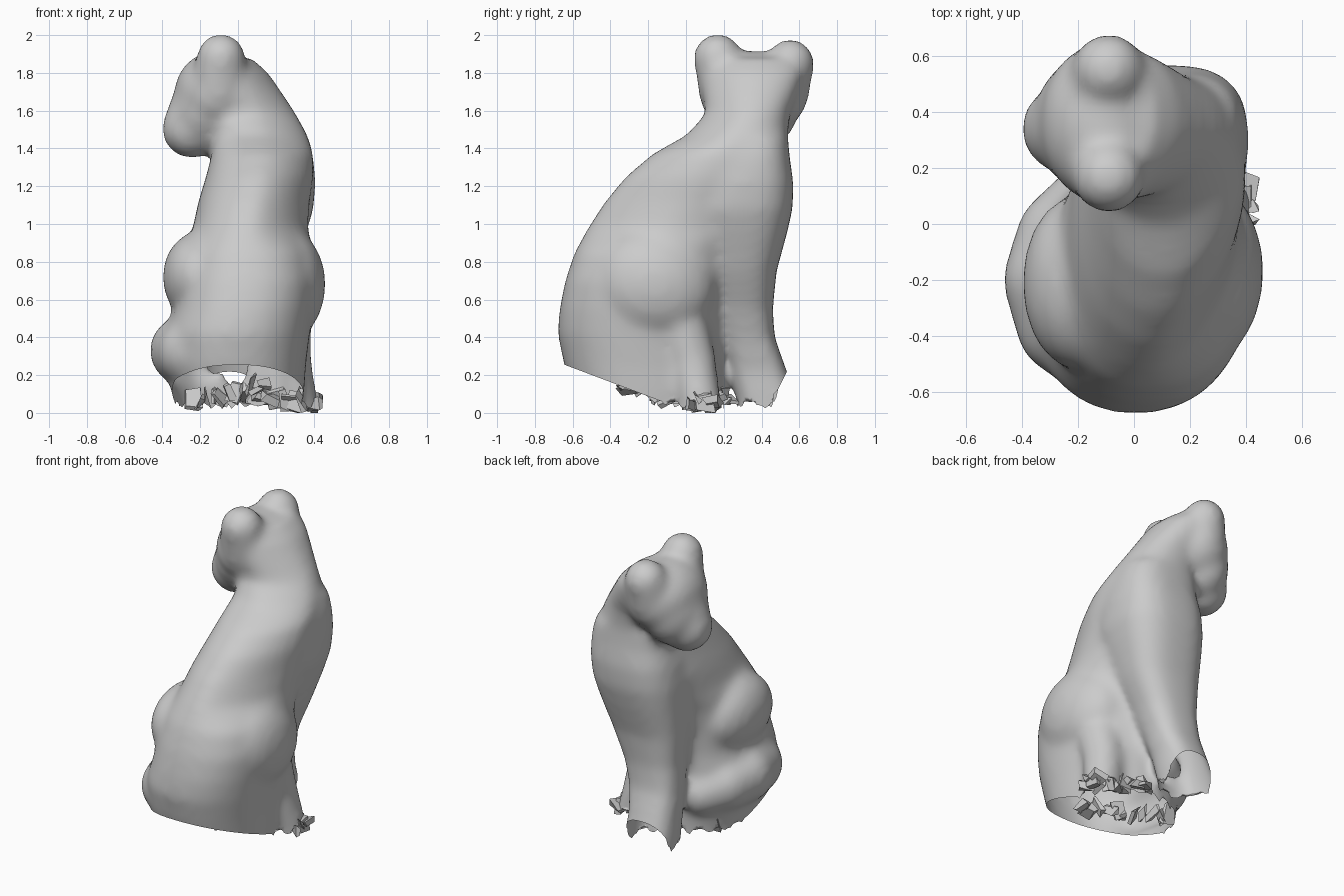
import bpy, bmesh, math, random
from mathutils import Vector, Matrix, Euler

if "Cube" in bpy.data.objects:
    bpy.data.objects.remove(bpy.data.objects["Cube"], do_unlink=True)
random.seed(4)

grey = bpy.data.materials.new("stone grey")
grey.use_nodes = True
colour = (0.6, 0.6, 0.6, 1)
grey.diffuse_color = colour
grey.node_tree.nodes["Principled BSDF"].inputs["Base Color"].default_value = colour


def make_object(name, bm, smooth):
    mesh = bpy.data.meshes.new(name)
    bm.to_mesh(mesh)
    bm.free()
    mesh.materials.append(grey)
    for p in mesh.polygons:
        p.use_smooth = smooth
    ob = bpy.data.objects.new(name, mesh)
    bpy.context.scene.collection.objects.link(ob)
    return ob


def ball(bm, centre, radii, rot=(0, 0, 0)):
    m = (Matrix.Translation(centre) @ Euler(rot).to_matrix().to_4x4()
         @ Matrix.Diagonal((*radii, 1)))
    bmesh.ops.create_icosphere(bm, subdivisions=3, radius=1, matrix=m)


def limb(bm, points, steps=6):
    """Chain of balls through (x, y, z, radius) points."""
    for a, b in zip(points, points[1:]):
        for i in range(steps + 1):
            x, y, z, r = Vector(a).lerp(Vector(b), i / steps)
            ball(bm, (x, y, z), (r, r, r))


def loft(bm, sections, power, slim=False, n=40):
    """Stack of rounded sections (z, x min, x max, y min, y max);
    slim flattens the back left corner of the upper sections."""
    rings = []
    for z, x0, x1, y0, y1 in sections:
        ring = []
        for i in range(n):
            a = 2 * math.pi * i / n
            c, s = math.cos(a), math.sin(a)
            e = 2 / (1.6 if slim and z > 0.9 and c > 0 > s else power)
            px = math.copysign(abs(c) ** e, c)
            py = math.copysign(abs(s) ** e, s)
            ring.append(bm.verts.new(((x0 + x1) / 2 + px * (x1 - x0) / 2,
                                      (y0 + y1) / 2 + py * (y1 - y0) / 2, z)))
        rings.append(ring)
    for lo, hi in zip(rings, rings[1:]):
        for i in range(n):
            j = (i + 1) % n
            bm.faces.new((lo[i], lo[j], hi[j], hi[i]))
    bm.faces.new(rings[0][::-1])
    bm.faces.new(rings[-1])


bm = bmesh.new()
# Rump, back and neck
loft(bm, [(-0.15, -0.29, 0.32, -0.56, 0.20), (0.10, -0.35, 0.35, -0.60, 0.20),
          (0.25, -0.38, 0.36, -0.645, 0.20), (0.42, -0.38, 0.38, -0.68, 0.20),
          (0.55, -0.34, 0.40, -0.67, 0.21), (0.70, -0.32, 0.42, -0.64, 0.23),
          (0.85, -0.29, 0.40, -0.59, 0.28), (0.98, -0.24, 0.37, -0.52, 0.42),
          (1.12, -0.21, 0.38, -0.43, 0.54), (1.25, -0.17, 0.40, -0.32, 0.56),
          (1.37, -0.14, 0.40, -0.18, 0.54), (1.47, -0.13, 0.37, 0.00, 0.54),
          (1.58, -0.18, 0.31, 0.10, 0.55), (1.70, -0.22, 0.23, 0.09, 0.60),
          (1.80, -0.22, 0.16, 0.09, 0.63), (1.88, -0.17, 0.07, 0.13, 0.60)], 2.2, slim=True)
# Chest narrowing into the forelegs
loft(bm, [(-0.10, -0.21, 0.10, 0.30, 0.64), (0.10, -0.21, 0.11, 0.26, 0.58),
          (0.22, -0.20, 0.11, 0.23, 0.535), (0.40, -0.19, 0.15, 0.19, 0.47),
          (0.55, -0.18, 0.20, 0.15, 0.46), (0.75, -0.19, 0.29, 0.10, 0.48),
          (0.95, -0.19, 0.36, 0.04, 0.535), (1.08, -0.19, 0.40, 0.00, 0.565),
          (1.22, -0.17, 0.41, 0.03, 0.57), (1.35, -0.13, 0.40, 0.09, 0.55),
          (1.46, -0.12, 0.37, 0.14, 0.54)], 2.7)
# Haunches
ball(bm, (0.25, -0.17, 0.68), (0.215, 0.33, 0.30), (-0.3, 0, 0))
ball(bm, (-0.21, -0.21, 0.72), (0.19, 0.31, 0.24))
# Hind foot
limb(bm, [(0.24, -0.04, 0.50, 0.15), (0.26, 0.03, 0.28, 0.13), (0.33, 0.09, -0.05, 0.11)])
# Tail curled along the side
limb(bm, [(-0.08, -0.47, 0.32, 0.18), (-0.24, -0.36, 0.32, 0.185),
          (-0.285, -0.20, 0.33, 0.185), (-0.25, -0.05, 0.31, 0.175),
          (-0.16, 0.07, 0.27, 0.15)])
# Head, cheeks, muzzle and ears
ball(bm, (-0.11, 0.36, 1.69), (0.23, 0.29, 0.23))
ball(bm, (-0.18, 0.36, 1.60), (0.18, 0.235, 0.215))
limb(bm, [(-0.15, 0.35, 1.64, 0.20), (-0.245, 0.34, 1.505, 0.16)])
for y, top in ((0.168, 2.01), (0.552, 1.98)):
    limb(bm, [(-0.10, 0.36 + (y - 0.36) * 0.7, 1.70, 0.16), (-0.09, y, top - 0.13, 0.13)])

# Fuse everything into one soft skin
cat = make_object("cat_body", bm, True)
fuse = cat.modifiers.new("fuse", 'REMESH')
fuse.mode = 'VOXEL'
fuse.voxel_size = 0.024
soften = cat.modifiers.new("soften", 'SMOOTH')
soften.factor = 0.5
soften.iterations = 16
skin = bpy.data.meshes.new_from_object(
    cat.evaluated_get(bpy.context.evaluated_depsgraph_get()))
cat.modifiers.clear()

# Open, tilted underside with a broken rim
bm = bmesh.new()
bm.from_mesh(skin)
for co, no in (((0, -0.63, 0.25), (0, 0.353, 0.935)),
               ((0, 0, 0.05), (0, 0, 1)),
               ((0, 0.44, 0.03), (0, -0.894, 0.447))):
    bmesh.ops.bisect_plane(bm, geom=bm.verts[:] + bm.edges[:] + bm.faces[:],
                           plane_co=co, plane_no=no, clear_inner=True)
for v in bm.verts:
    if v.is_boundary and v.co.y > -0.12 and v.co.z < 0.12:
        v.co.z += 0.02 * math.sin(47 * v.co.x + 31 * v.co.y) + random.uniform(-0.01, 0.01)
bm.to_mesh(cat.data)
bm.free()
bpy.data.meshes.remove(skin)
for p in cat.data.polygons:
    p.use_smooth = True

# Broken chips in two slanting rows along the underside
bm = bmesh.new()


def chip(x, y, z):
    size = [random.uniform(0.05, 0.11) for _ in range(3)]
    size[random.randrange(3)] *= 0.3
    turn = Euler([random.uniform(-0.5, 0.5) for _ in range(3)]).to_matrix().to_4x4()
    made = bmesh.ops.create_cube(
        bm, size=1, matrix=Matrix.Translation((x, y, z)) @ turn @ Matrix.Diagonal((*size, 1)))
    for v in made["verts"]:
        v.co += Vector([random.uniform(-0.015, 0.015) for _ in range(3)])
        v.co.z = max(v.co.z, 0.0)


for start, end in (((0.40, 0.06, 0.06), (0.08, 0.20, 0.07)),
                   ((0.14, -0.32, 0.15), (-0.24, 0.02, 0.06))):
    for i in range(11):
        x, y, z = Vector(start).lerp(Vector(end), i / 10)
        chip(x, y + random.uniform(-0.03, 0.03), z + random.uniform(-0.02, 0.02))
for i in range(3):
    chip(0.40, 0.06 + 0.04 * i, random.uniform(0.05, 0.09))
make_object("broken_chips", bm, False)
